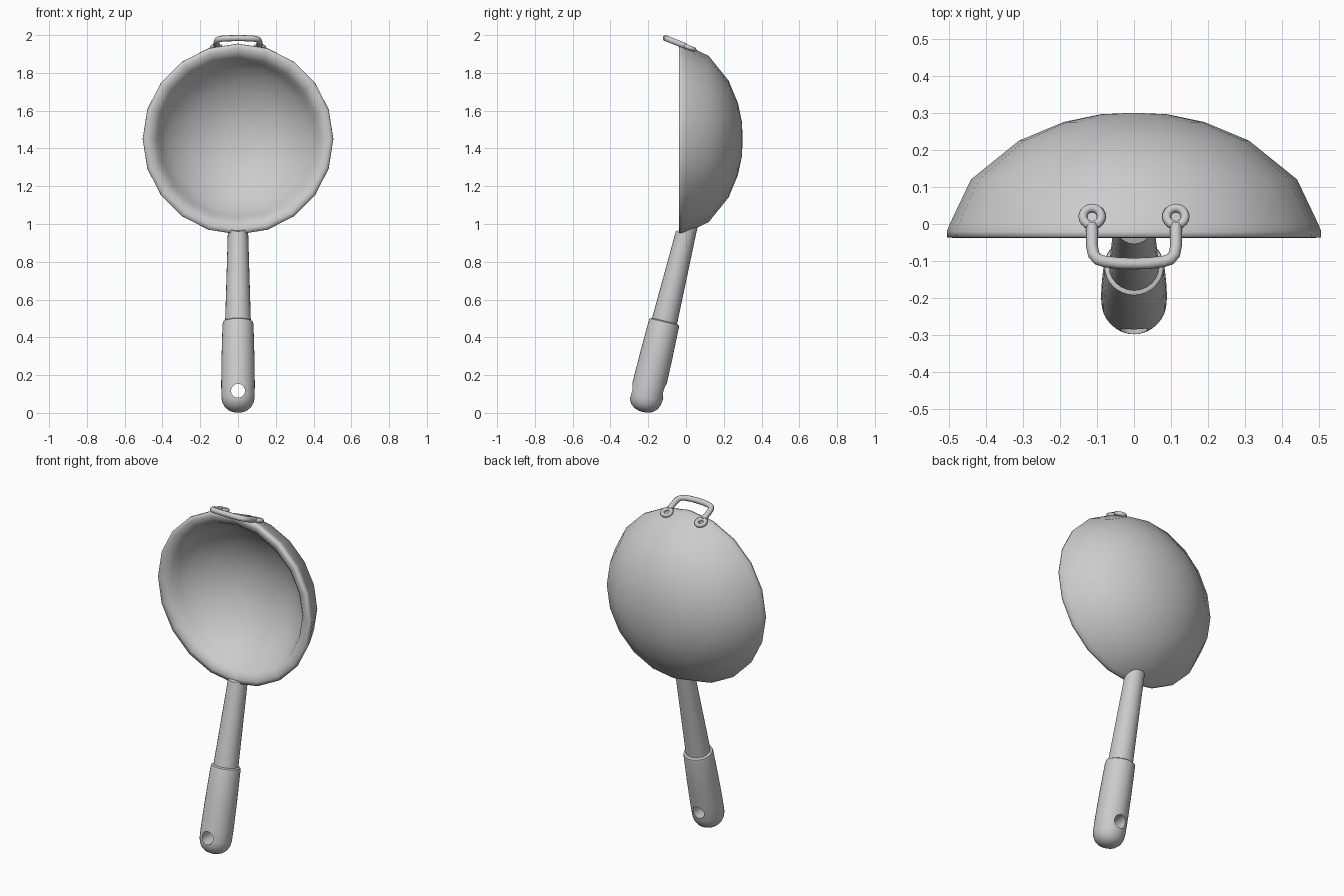
import bpy, bmesh, math
from mathutils import Vector, Matrix

if "Cube" in bpy.data.objects:
    bpy.data.objects.remove(bpy.data.objects["Cube"])


def lathe(name, profile, segs, matrix, angle=50):
    """Spin (radius, height) points round local z, then place with matrix."""
    bm = bmesh.new()
    rings = []
    for r, h in profile:
        if r == 0:
            rings.append([bm.verts.new((0, 0, h))])
        else:
            rings.append([bm.verts.new((r * math.cos(2 * math.pi * i / segs),
                                        r * math.sin(2 * math.pi * i / segs), h))
                          for i in range(segs)])
    for a, b in zip(rings, rings[1:]):
        for i in range(segs):
            j = (i + 1) % segs
            quad = [a[i % len(a)], a[j % len(a)], b[j % len(b)], b[i % len(b)]]
            bm.faces.new(list(dict.fromkeys(quad)))
    bm.transform(matrix)
    bmesh.ops.recalc_face_normals(bm, faces=bm.faces)
    mesh = bpy.data.meshes.new(name)
    bm.to_mesh(mesh)
    bm.free()
    ob = bpy.data.objects.new(name, mesh)
    bpy.context.collection.objects.link(ob)
    smooth(ob, angle)
    return ob


def select_only(ob):
    bpy.ops.object.select_all(action='DESELECT')
    ob.select_set(True)
    bpy.context.view_layer.objects.active = ob


def smooth(ob, angle):
    select_only(ob)
    bpy.ops.object.shade_smooth_by_angle(angle=math.radians(angle))


# Bowl: thick 20-sided shell, opening towards -y, with a rounded rim
bowl_place = Matrix.Translation((0, 0, 1.45)) @ Matrix.Rotation(-math.pi / 2, 4, 'X')
lathe("bowl", [(0, .30), (.09, .296), (.19, .275), (.31, .225), (.44, .12),
               (.497, .0), (.505, -.02), (.504, -.036), (.48, -.038),
               (.455, -.03), (.432, -.008), (.412, .03), (.37, .09), (.265, .168),
               (.16, .212), (.08, .23), (0, .233)], 20, bowl_place, 100)

# Handle frame: leaning axis starting at the bottom tip
tilt = math.radians(13.5)
handle = Matrix.Translation((0, -.229, .005)) @ Matrix.Rotation(-tilt, 4, 'X')

# Rod, its top ring trimmed to sit inside the bowl wall
rod = lathe("handle_rod", [(0, .46), (.069, .46), (.053, .975), (0, .975)], 24, handle)
up = handle.to_3x3() @ Vector((0, 0, 1))
for v in rod.data.vertices:
    if v.co.z > .8:
        v.co += up * ((.98 + .35 * v.co.y - v.co.z) / (up.z - .35 * up.y))

# Grip with rounded end
grip = lathe("handle_grip", [(0, 0), (.025, .002), (.048, .010), (.070, .028),
                             (.083, .052), (.088, .08), (.089, .15), (.087, .3),
                             (.082, .475), (.079, .49), (.067, .496), (0, .496)],
             32, handle)

# Hanging hole, straight through from front to back
cut_place = Matrix.Translation((0, -.2, .117)) @ Matrix.Rotation(math.pi / 2, 4, 'X')
cutter = lathe("hole_cutter", [(0, -.2), (.037, -.2), (.037, .2), (0, .2)], 24, cut_place)
mod = grip.modifiers.new("hole", 'BOOLEAN')
mod.operation = 'DIFFERENCE'
mod.solver = 'EXACT'
mod.object = cutter
select_only(grip)
bpy.ops.object.modifier_move_to_index(modifier="hole", index=0)
bpy.ops.object.modifier_apply(modifier="hole")
bpy.data.objects.remove(cutter)
smooth(grip, 60)


# Rest hook: bent wire lying in a plane sloping up to the front
def on_plane(x, y):
    return (x, y, 1.941 - .4 * y)


half = [(.113, .0), (.113, -.06), (.109, -.082), (.098, -.095), (.08, -.101), (.04, -.106)]
path = half + [(0, -.107)] + [(-x, y) for x, y in reversed(half)]
curve = bpy.data.curves.new("rest_hook", 'CURVE')
curve.dimensions = '3D'
curve.bevel_depth = .016
curve.bevel_resolution = 3
curve.use_fill_caps = True
spline = curve.splines.new('POLY')
spline.points.add(len(path) - 1)
for p, xy in zip(spline.points, path):
    p.co = (*on_plane(*xy), 1)
    p.radius = 1
hook = bpy.data.objects.new("rest_hook", curve)
bpy.context.collection.objects.link(hook)
select_only(hook)
bpy.ops.object.convert(target='MESH')
smooth(bpy.context.view_layer.objects.active, 50)

# Eyelets fixing the hook to the bowl
for side, label in ((1, "right"), (-1, "left")):
    bpy.ops.mesh.primitive_torus_add(location=on_plane(side * .113, .02),
                                     rotation=(-math.atan(.4), 0, 0),
                                     major_radius=.025, minor_radius=.012,
                                     major_segments=20, minor_segments=10)
    eye = bpy.context.object
    eye.name = "hook_eyelet_" + label
    smooth(eye, 60)
